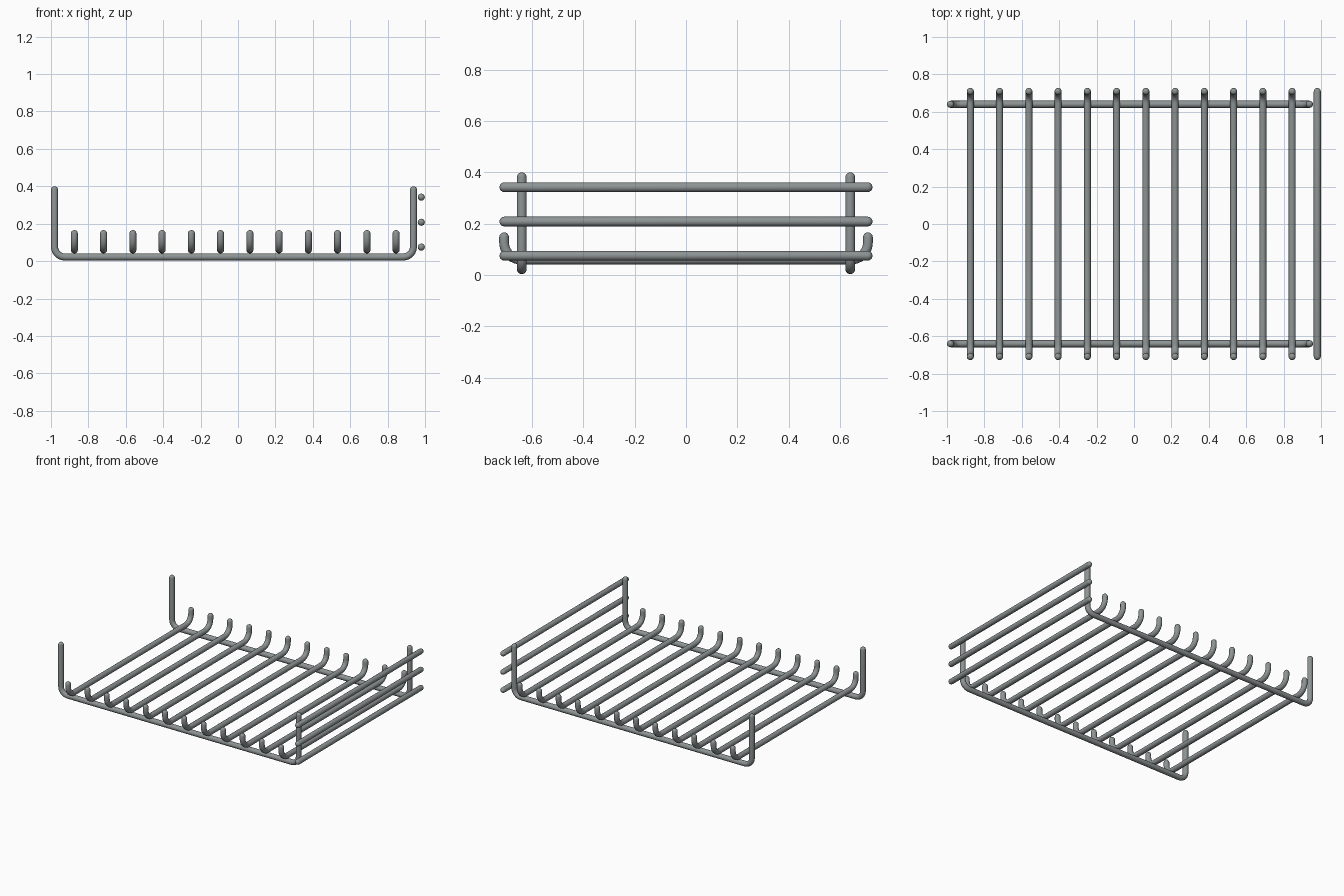
import bpy, bmesh, math
from mathutils import Vector

cube = bpy.data.objects.get("Cube")
if cube:
    bpy.data.objects.remove(cube, do_unlink=True)

R = 0.019      # wire radius
SIDES = 16

steel = bpy.data.materials.new("grey_steel")
steel.use_nodes = True
colour = (0.27, 0.295, 0.295, 1)
steel.diffuse_color = colour
steel.node_tree.nodes["Principled BSDF"].inputs["Base Color"].default_value = colour


def rounded_path(corners, radius, steps=6):
    """Replace inner right-angle corners with arcs."""
    pts = [Vector(corners[0])]
    for a, b, c in zip(corners, corners[1:], corners[2:]):
        a, b, c = Vector(a), Vector(b), Vector(c)
        u, v = (a - b).normalized(), (c - b).normalized()
        centre = b + (u + v) * radius
        for i in range(steps + 1):
            t = math.pi / 2 * i / steps
            pts.append(centre - v * radius * math.cos(t) - u * radius * math.sin(t))
    pts.append(Vector(corners[-1]))
    return pts


def wire(name, corners, normal, bend=0.05):
    """Round wire with domed ends, swept along a flat path."""
    pts = rounded_path(corners, bend)
    normal = Vector(normal)
    last = len(pts) - 1
    tangents = [(pts[min(i + 1, last)] - pts[max(i - 1, 0)]).normalized()
                for i in range(last + 1)]
    rings = [(p, t, R) for p, t in zip(pts, tangents)]
    # domed tips, ending exactly at the path ends
    start, end = [], []
    for k in range(5):
        a = math.radians(10 + 20 * k)
        reach, size = R * (1 - math.cos(a)), R * math.sin(a)
        start.append((pts[0] + tangents[0] * reach, tangents[0], size))
        end.insert(0, (pts[-1] - tangents[-1] * reach, tangents[-1], size))
    rings = start + rings[1:-1] + end

    bm = bmesh.new()
    loops = []
    for p, t, r in rings:
        side = normal.cross(t)
        loops.append([bm.verts.new(p + (normal * math.cos(a) + side * math.sin(a)) * r)
                      for a in (math.tau * j / SIDES for j in range(SIDES))])
    for lo, hi in zip(loops, loops[1:]):
        for j in range(SIDES):
            k = (j + 1) % SIDES
            bm.faces.new((lo[j], lo[k], hi[k], hi[j]))
    bm.faces.new(loops[0])
    bm.faces.new(loops[-1])
    bmesh.ops.recalc_face_normals(bm, faces=bm.faces)
    for f in bm.faces:
        f.smooth = True
    mesh = bpy.data.meshes.new(name)
    bm.to_mesh(mesh)
    bm.free()
    mesh.materials.append(steel)
    obj = bpy.data.objects.new(name, mesh)
    bpy.context.collection.objects.link(obj)
    return obj


# Two long base wires with upright posts at both ends
for name, y in (("front_frame", -0.64), ("back_frame", 0.64)):
    wire(name, [(-0.981, y, 0.4), (-0.981, y, 0.022),
                (0.938, y, 0.022), (0.938, y, 0.4)], (0, 1, 0), 0.055)

# Cross wires resting on the base, hooked up at both ends
for i in range(12):
    x = -0.875 + i * 0.1564
    wire(f"cross_wire_{i + 1}", [(x, -0.709, 0.166), (x, -0.709, 0.06),
                                 (x, 0.709, 0.06), (x, 0.709, 0.166)], (1, 0, 0), 0.065)

# Three rails outside the posts on the left side
for i, z in enumerate((0.075, 0.208, 0.342)):
    wire(f"side_rail_{i + 1}", [(0.98, -0.727, z), (0.98, 0.727, z)], (1, 0, 0))
